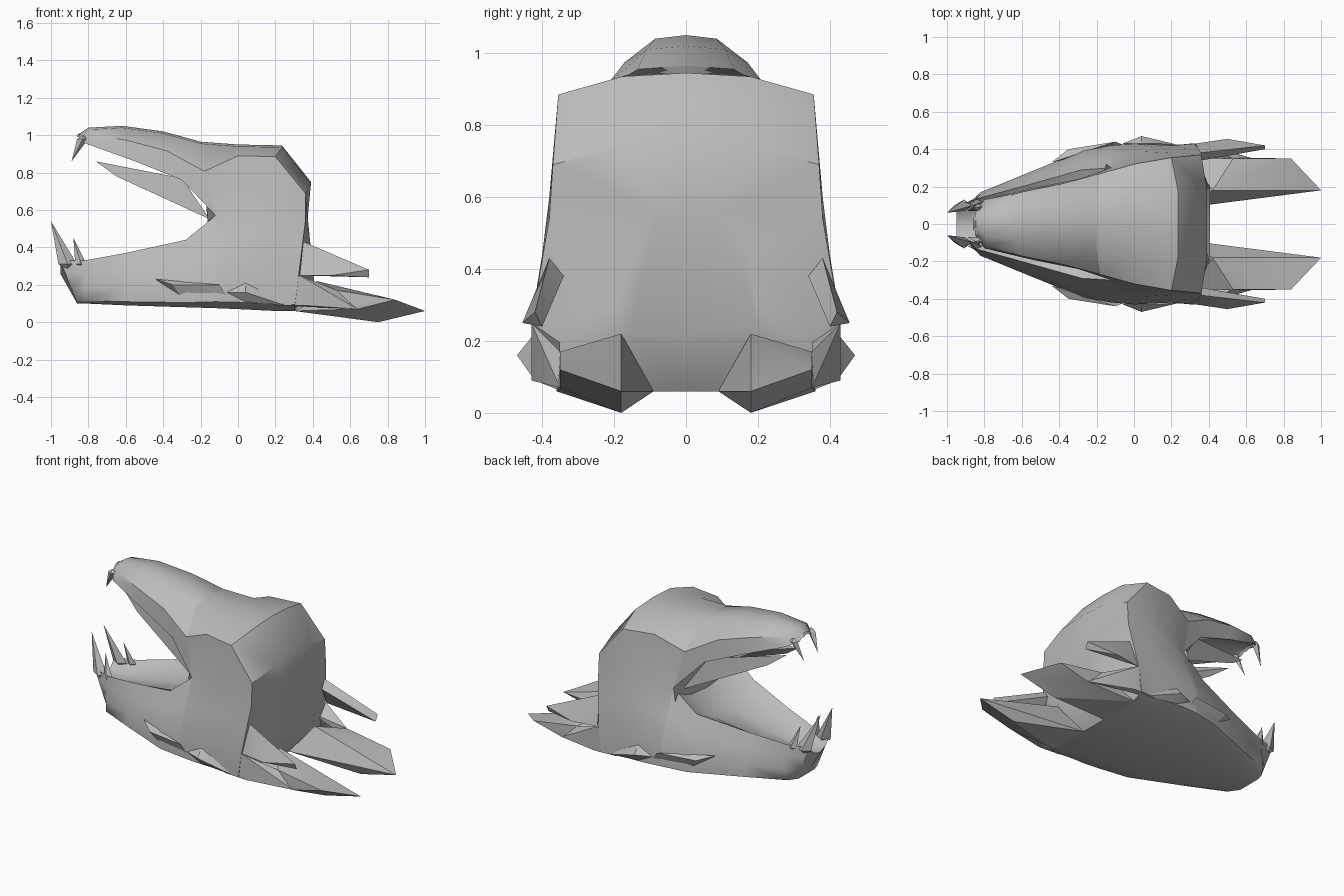
import bpy
import bmesh
import math
from mathutils import Vector

cube = bpy.data.objects.get("Cube")
if cube:
    bpy.data.objects.remove(cube, do_unlink=True)

GREY = (0.5, 0.5, 0.5, 1)
bone = bpy.data.materials.new("bone grey")
bone.use_nodes = True
bone.diffuse_color = GREY
bone.node_tree.nodes["Principled BSDF"].inputs["Base Color"].default_value = GREY


def finish(name, bm, smooth_angle):
    """Mirror the half mesh across y, weld the middle and make an object."""
    copied = bmesh.ops.duplicate(bm, geom=bm.verts[:] + bm.edges[:] + bm.faces[:])
    for item in copied["geom"]:
        if isinstance(item, bmesh.types.BMVert):
            item.co.y = -item.co.y
    bmesh.ops.remove_doubles(bm, verts=bm.verts[:], dist=0.002)
    bmesh.ops.recalc_face_normals(bm, faces=bm.faces[:])
    mesh = bpy.data.meshes.new(name)
    bm.to_mesh(mesh)
    bm.free()
    mesh.materials.append(bone)
    part = bpy.data.objects.new(name, mesh)
    bpy.context.collection.objects.link(part)
    bpy.ops.object.select_all(action="DESELECT")
    part.select_set(True)
    bpy.context.view_layer.objects.active = part
    bpy.ops.object.shade_smooth_by_angle(angle=math.radians(smooth_angle))


def loft(name, rows):
    """Skin half cross-sections and close both ends."""
    bm = bmesh.new()
    grid = [[bm.verts.new(point) for point in row] for row in rows]
    for row, following in zip(grid, grid[1:]):
        for i in range(len(row) - 1):
            bm.faces.new((row[i], row[i + 1], following[i + 1], following[i]))
    for end in (grid[0], grid[-1]):
        bm.faces.new(end)
    finish(name, bm, smooth_angle=45)


def shard(name, points):
    """Faceted convex piece, repeated on the other side."""
    bm = bmesh.new()
    for point in points:
        bm.verts.new(point)
    hull = bmesh.ops.convex_hull(bm, input=bm.verts[:])
    inside = [v for v in hull["geom_interior"] if isinstance(v, bmesh.types.BMVert)]
    bmesh.ops.delete(bm, geom=inside, context="VERTS")
    finish(name, bm, smooth_angle=20)


def spike(name, base, size, tip):
    """Diamond-shaped root tapering to a point."""
    root = Vector(base)
    points = [Vector(tip)]
    for axis in range(len(size)):
        offset = Vector()
        offset[axis] = size[axis]
        points += [root + offset, root - offset]
    shard(name, points)


def crown(x, top, width, drop, skew):
    """Roof of a section: ridge, shoulder and outer corner."""
    return [(x, 0, top), (x, width / 2, top - 0.01), (x + skew, width, top - drop)]


def flank(x, lip, width, flare, keel, lean=0):
    """Side of a section, from the lip over the flared cheek to the flat underside."""
    def at(fraction, y):
        return (x + lean * fraction, y, lip + (keel - lip) * fraction)
    outer = width + flare
    return [at(0, width), at(0.3, width + flare / 2), at(0.65, outer),
            at(0.93, outer), at(1, outer * 0.8), at(1, 0)]


def upper_section(x, lip_x, top, lip, width):
    """Roof of the snout, then its lip and the hollowed palate."""
    roof = crown(x, top, width * 0.9, drop=(top - lip) * 0.4, skew=0.02)
    return roof + [(lip_x, width, lip), (lip_x, width * 0.55, lip + 0.03), (lip_x, 0, lip + 0.04)]


def lower_section(x, lip, width, **side):
    """Shallow mouth floor, then the outside of the lower jaw."""
    floor = [(x, 0, lip - 0.07), (x, width * 0.6, lip - 0.05), (x, width * 0.93, lip - 0.01)]
    return floor + flank(x, lip, width, **side)


def skull_section(x, side_x, top, brow, **side):
    """Roof and flanks of the braincase."""
    return crown(x, top, brow, drop=0.06, skew=side_x - x) + flank(side_x, **side)


# Both jaws grow out of the same hinge section
upper_hinge = upper_section(x=-0.2, lip_x=-0.12, top=0.965, lip=0.57, width=0.3)
lower_hinge = lower_section(x=-0.12, lip=0.57, width=0.3, flare=0.12, keel=0.075)

# Skull, closed behind by a plate that overhangs the undercut rear rim
rim = skull_section(x=0.39, side_x=0.36, top=0.75, brow=0.37, lip=0.54, width=0.38,
                    flare=0.05, keel=0.06, lean=-0.06)
neck_plate = [(0.41 - z / 20, y * 0.45, 0.19 + z / 2) for x, y, z in rim]
loft("skull", [
    neck_plate,
    rim,
    skull_section(x=0.235, side_x=0.2, top=0.945, brow=0.355, lip=0.6, width=0.38, flare=0.04, keel=0.06),
    skull_section(x=0, side_x=0, top=0.95, brow=0.32, lip=0.6, width=0.35, flare=0.08, keel=0.07),
    upper_hinge[:3] + lower_hinge[3:],
])

# Upper jaw
loft("upper_jaw", [
    upper_hinge,
    upper_section(x=-0.4, lip_x=-0.3, top=1.02, lip=0.76, width=0.24),
    upper_section(x=-0.62, lip_x=-0.55, top=1.05, lip=0.86, width=0.19),
    upper_section(x=-0.8, lip_x=-0.8, top=1.04, lip=0.95, width=0.13),
    upper_section(x=-0.86, lip_x=-0.85, top=1, lip=0.97, width=0.06),
])

# Lower jaw, ending in a raked chin
loft("lower_jaw", [
    lower_hinge,
    lower_section(x=-0.28, lip=0.44, width=0.29, flare=0.1, keel=0.08),
    lower_section(x=-0.6, lip=0.37, width=0.2, flare=0.06, keel=0.09),
    lower_section(x=-0.82, lip=0.33, width=0.14, flare=0.03, keel=0.1),
    lower_section(x=-0.95, lip=0.33, width=0.1, flare=0, keel=0.1, lean=0.09),
])

# Blade-like ridges inside the mouth
shard("mouth_ridges", [(-0.76, 0.06, 0.86), (-0.65, 0.1, 0.78), (-0.45, 0.12, 0.74),
                       (-0.3, 0.2, 0.77), (-0.15, 0.25, 0.55)])

# Teeth
spike("upper_fangs", base=(-0.83, 0.09, 0.98), size=(0.03, 0.02, 0.02), tip=(-0.89, 0.07, 0.86))
spike("front_tusks", base=(-0.91, 0.1, 0.31), size=(0.05, 0.03, 0.03), tip=(-1, 0.06, 0.54))
spike("back_tusks", base=(-0.84, 0.12, 0.31), size=(0.03, 0.02, 0.02), tip=(-0.88, 0.09, 0.45))

# Forked rear prongs under the neck
shard("rear_prongs", [(1, 0.18, 0.06), (0.75, 0.18, 0), (0.84, 0.35, 0.12), (0.64, 0.35, 0.07),
                      (0.53, 0.35, 0.17), (0.42, 0.18, 0.22), (0.3, 0.09, 0.06), (0.3, 0.36, 0.06)])

# Blunt swept spikes behind the cheeks
shard("cheek_spikes", [(0.35, 0.38, 0.43), (0.36, 0.34, 0.38), (0.33, 0.43, 0.25), (0.5, 0.455, 0.25),
                       (0.7, 0.42, 0.28), (0.7, 0.4, 0.24)])

# Webs tying the cheeks to the prongs
shard("cheek_webs", [(0.33, 0.43, 0.25), (0.2, 0.42, 0.09), (0.35, 0.43, 0.09), (0.53, 0.35, 0.17),
                     (0.64, 0.35, 0.07), (0.3, 0.35, 0.2)])

# Gill frills along the sides
shard("gill_plates", [(-0.44, 0.33, 0.23), (-0.35, 0.4, 0.2), (-0.3, 0.37, 0.13), (-0.1, 0.44, 0.2),
                      (-0.05, 0.42, 0.13)])
spike("gill_fins", base=(0.04, 0.43, 0.16), size=(0.1, 0.04, 0.05), tip=(0.25, 0.42, 0.09))
